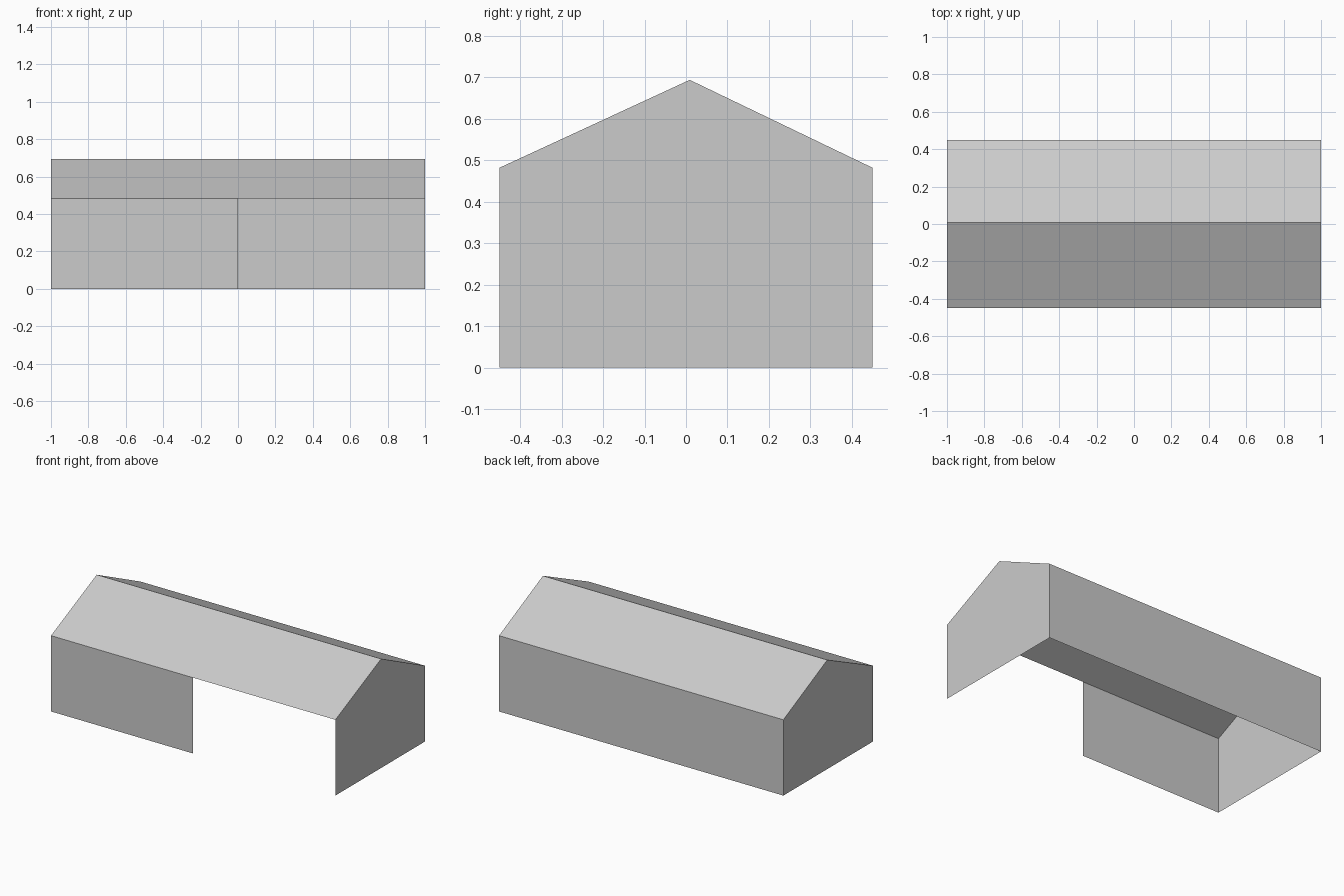
import bpy

if "Cube" in bpy.data.objects:
    bpy.data.objects.remove(bpy.data.objects["Cube"])

HALF_X, HALF_Y = 1.0, 0.45
EAVE, RIDGE, RIDGE_Y = 0.482, 0.694, 0.009

grey = bpy.data.materials.new("sheet grey")
grey.use_nodes = True
colour = (0.6, 0.6, 0.6, 1)
grey.diffuse_color = colour
grey.node_tree.nodes["Principled BSDF"].inputs["Base Color"].default_value = colour


def sheet(name, points):
    """One flat panel, corners counter-clockwise seen from outside."""
    mesh = bpy.data.meshes.new(name)
    mesh.from_pydata(points, [], [range(len(points))])
    mesh.materials.append(grey)
    obj = bpy.data.objects.new(name, mesh)
    bpy.context.collection.objects.link(obj)
    return obj


def long_panel(name, x0, x1, low, high):
    """Panel running along x between two (y, z) edges."""
    return sheet(name, [(x0, *low), (x1, *low), (x1, *high), (x0, *high)])


front_foot, front_eave = (-HALF_Y, 0), (-HALF_Y, EAVE)
back_foot, back_eave = (HALF_Y, 0), (HALF_Y, EAVE)
ridge = (RIDGE_Y, RIDGE)

# Long walls: the front one stops halfway, leaving an open bay
long_panel("front_wall", -HALF_X, 0, front_foot, front_eave)
long_panel("back_wall", HALF_X, -HALF_X, back_foot, back_eave)

# Pitched roof
long_panel("front_roof", -HALF_X, HALF_X, front_eave, ridge)
long_panel("back_roof", HALF_X, -HALF_X, back_eave, ridge)

# Gable ends
outline = [front_foot, back_foot, back_eave, ridge, front_eave]
sheet("left_gable", [(HALF_X, *p) for p in outline])
sheet("right_gable", [(-HALF_X, *p) for p in reversed(outline)])
